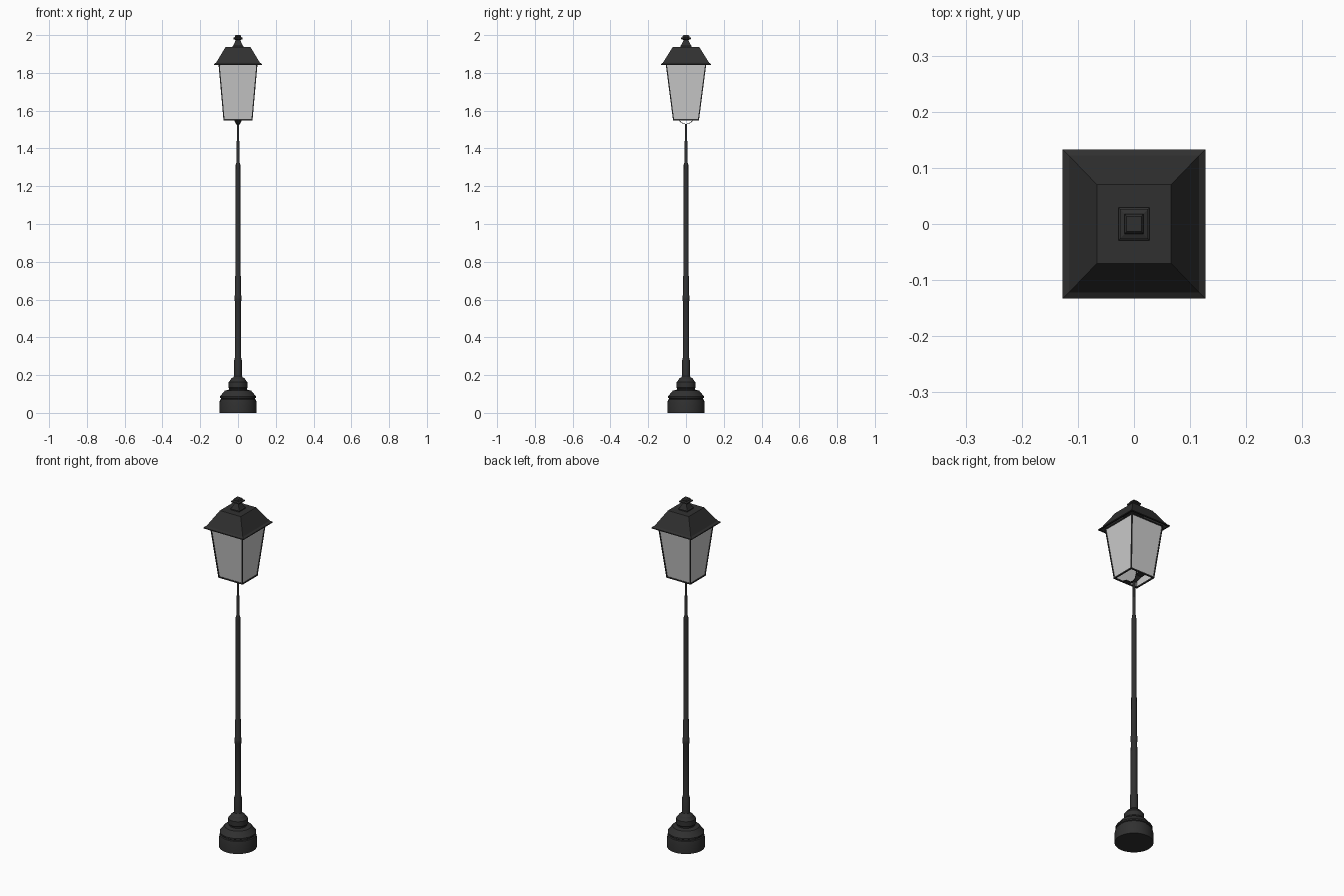
import bpy, bmesh, math
from mathutils import Vector

if "Cube" in bpy.data.objects:
    bpy.data.objects.remove(bpy.data.objects["Cube"])


def material(name, col):
    m = bpy.data.materials.new(name)
    m.diffuse_color = col
    m.use_nodes = True
    m.node_tree.nodes["Principled BSDF"].inputs["Base Color"].default_value = m.diffuse_color
    return m


IRON = material("black_iron", (0.03, 0.03, 0.03, 1))
GLASS = material("frosted_glass", (0.6, 0.6, 0.6, 0.8))


def finish(name, bm, mat, smooth=False):
    bmesh.ops.recalc_face_normals(bm, faces=bm.faces)
    me = bpy.data.meshes.new(name)
    bm.to_mesh(me)
    bm.free()
    me.materials.append(mat)
    ob = bpy.data.objects.new(name, me)
    bpy.context.collection.objects.link(ob)
    if smooth:
        bpy.ops.object.select_all(action='DESELECT')
        bpy.context.view_layer.objects.active = ob
        ob.select_set(True)
        bpy.ops.object.shade_smooth_by_angle(angle=math.radians(30))
    return ob


def skin(name, rings, mat, caps=True, smooth=False):
    """Join successive rings of points with quads."""
    bm = bmesh.new()
    vs = [[bm.verts.new(p) for p in r] for r in rings]
    n = len(rings[0])
    for a, b in zip(vs, vs[1:]):
        for i in range(n):
            j = (i + 1) % n
            bm.faces.new((a[i], a[j], b[j], b[i]))
    if caps:
        bm.faces.new(vs[0])
        bm.faces.new(vs[-1])
    return finish(name, bm, mat, smooth)


def lathe(name, profile, sides):
    angles = [2 * math.pi * i / sides for i in range(sides)]
    rings = [[(r * math.cos(a), r * math.sin(a), z) for a in angles] for r, z in profile]
    return skin(name, rings, IRON, smooth=True)


def rect(hx, hy, z):
    return [(-hx, -hy, z), (hx, -hy, z), (hx, hy, z), (-hx, hy, z)]


def bar(name, p, q, t):
    p, q = Vector(p), Vector(q)
    d = (q - p).normalized()
    u = d.cross(Vector((0, 0, 1)) if abs(d.z) < 0.5 else Vector((1, 0, 0))).normalized() * t
    v = d.cross(u)
    e = d * t
    return skin(name, [[c + u + v, c - u + v, c - u - v, c + u - v] for c in (p - e, q + e)], IRON)


# Stepped round base
lathe("base", [(0.099, 0), (0.099, 0.05), (0.095, 0.07), (0.09, 0.073), (0.09, 0.077),
               (0.095, 0.08), (0.095, 0.087), (0.07, 0.118), (0.047, 0.123), (0.047, 0.13),
               (0.051, 0.135), (0.051, 0.163), (0.043, 0.17), (0.036, 0.182), (0.025, 0.188),
               (0.02, 0.195)], 32)

# Tapering post with collars
lathe("post", [(0.02, 0.18), (0.02, 0.28), (0.017, 0.29), (0.0165, 0.59), (0.019, 0.597),
               (0.019, 0.618), (0.015, 0.625), (0.012, 1.305), (0.012, 1.315), (0.009, 1.325),
               (0.008, 1.43), (0.0065, 1.44), (0.0065, 1.53)], 16)

# Curved strap carrying the lantern, flaring towards the frame
strap = [(0.0, 0.011, 1.527), (0.012, 0.011, 1.529), (0.025, 0.014, 1.536),
         (0.037, 0.02, 1.547), (0.066, 0.022, 1.55)]
path = [(-y, w, z) for y, w, z in strap[:0:-1]] + strap
skin("lantern_strap", [[(-w, y, z), (w, y, z), (w, y, z + 0.003), (-w, y, z + 0.003)]
                       for y, w, z in path], IRON)

# Lantern glass: four leaning panes, open below
low = rect(0.074, 0.066, 1.552)
high = rect(0.1, 0.104, 1.845)
skin("glass_panes", [low, high], GLASS, caps=False)

# Lantern frame
for i in range(4):
    j = (i + 1) % 4
    bar("corner_bar", low[i], high[i], 0.003)
    bar("bottom_rail", low[i], low[j], 0.0035)
    bar("top_rail", high[i], high[j], 0.003)

# Roof shell with flared eaves, hollow underneath
skin("roof", [rect(0.06, 0.064, 1.93), rect(0.108, 0.113, 1.851), rect(0.12, 0.125, 1.842),
              rect(0.127, 0.133, 1.842), rect(0.127, 0.133, 1.847), rect(0.116, 0.122, 1.854),
              rect(0.066, 0.07, 1.937)], IRON)

# Square finial
skin("finial", [rect(a, a * 1.06, z) for a, z in
                [(0.028, 1.935), (0.028, 1.943), (0.024, 1.946), (0.012, 1.974), (0.025, 1.979),
                 (0.025, 1.986), (0.017, 1.989), (0.017, 1.994), (0.013, 2.0)]], IRON)
